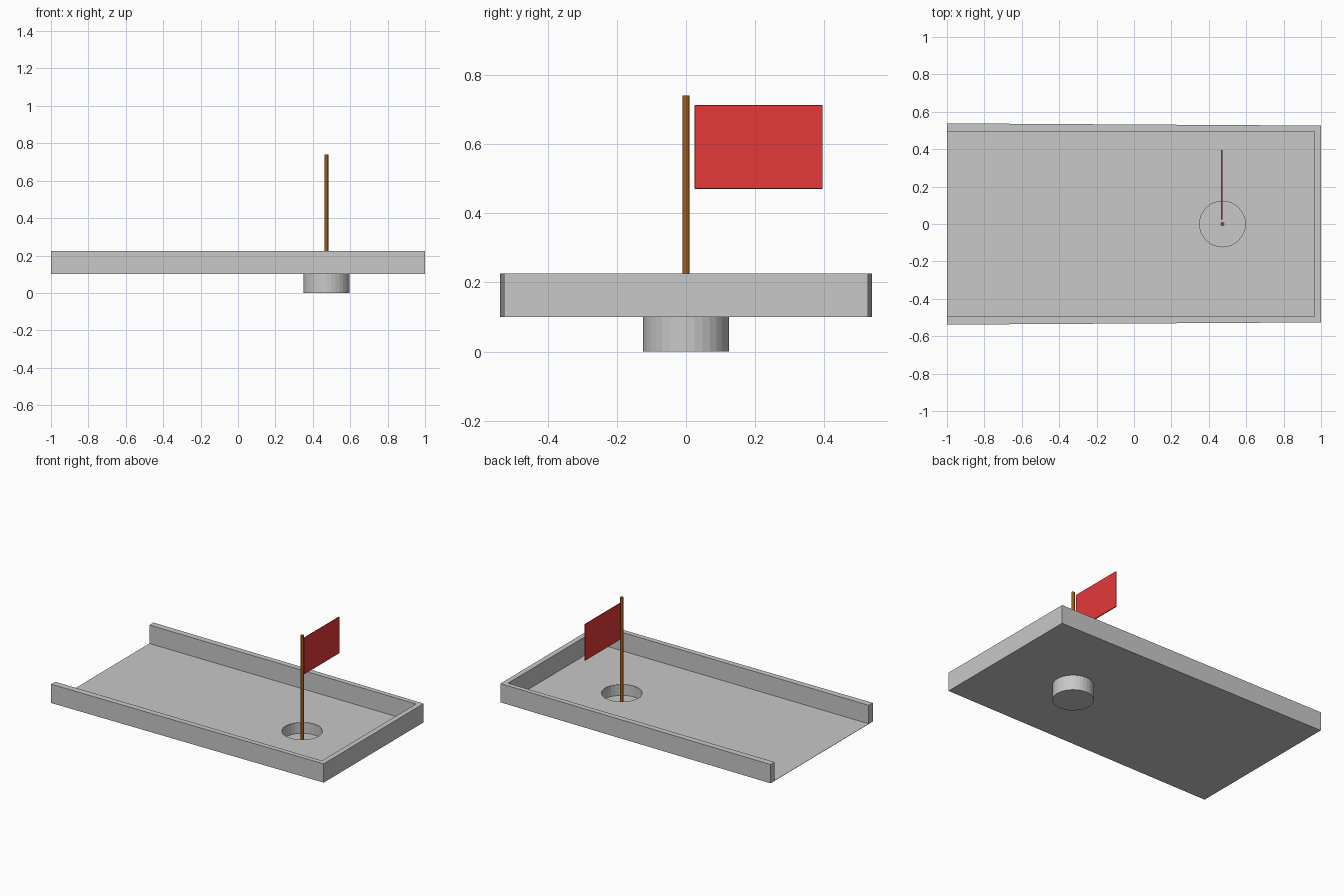
import bpy, bmesh, math
from mathutils import Vector

if "Cube" in bpy.data.objects:
    bpy.data.objects.remove(bpy.data.objects["Cube"])


def material(name, rgb):
    m = bpy.data.materials.new(name)
    m.diffuse_color = (*rgb, 1)
    m.use_nodes = True
    m.node_tree.nodes["Principled BSDF"].inputs["Base Color"].default_value = m.diffuse_color
    return m


GREY = material("grey", (0.58, 0.58, 0.58))
BROWN = material("brown", (0.36, 0.10, 0.007))
RED = material("red", (0.78, 0.04, 0.04))

CUP_X, CUP_R, DECK_Z, RIM_Z, SEG = 0.473, 0.124, 0.10, 0.225, 32


def finish(name, bm, mat):
    bmesh.ops.recalc_face_normals(bm, faces=bm.faces)
    me = bpy.data.meshes.new(name)
    bm.to_mesh(me)
    bm.free()
    ob = bpy.data.objects.new(name, me)
    bpy.context.collection.objects.link(ob)
    me.materials.append(mat)
    return ob


def prism(name, outline, z0, z1, mat):
    """Extrude a flat outline from z0 up to z1."""
    bm = bmesh.new()
    face = bm.faces.new([bm.verts.new((x, y, z0)) for x, y in outline])
    top = bmesh.ops.extrude_face_region(bm, geom=[face], use_keep_orig=True)["geom"]
    for v in top:
        if isinstance(v, bmesh.types.BMVert):
            v.co.z = z1
    return finish(name, bm, mat)


def ring(r, n=SEG):
    return [(CUP_X + r * math.cos(2 * math.pi * i / n),
             r * math.sin(2 * math.pi * i / n)) for i in range(n)]


# Floor: two mirrored halves around the round hole, each a slim slab
half = [(-1, 0), (-1, 0.538), (1, 0.526), (1, 0)] + ring(CUP_R)[:SEG // 2 + 1]
prism("floor_back", half, DECK_Z, DECK_Z + 0.002, GREY)
prism("floor_front", [(x, -y) for x, y in half], DECK_Z, DECK_Z + 0.002, GREY)

# Rim: U-shaped wall, open at the left end
upper = [(0.965, 0.495), (-1, 0.495), (-1, 0.538), (1, 0.526)]
prism("rim_wall", upper + [(x, -y) for x, y in reversed(upper)], DECK_Z, RIM_Z, GREY)

# Cup: thin round wall with a solid base
bm = bmesh.new()
rings = [[bm.verts.new((x, y, z)) for x, y in ring(r)]
         for r, z in ((CUP_R, 0), (CUP_R, DECK_Z), (CUP_R - 0.002, DECK_Z),
                      (CUP_R - 0.002, 0.03))]
for a, b in zip(rings, rings[1:]):
    for i in range(SEG):
        j = (i + 1) % SEG
        bm.faces.new((a[i], a[j], b[j], b[i]))
bm.faces.new(rings[0])
bm.faces.new(rings[-1])
finish("cup", bm, GREY)

# Flag pole standing in the cup
prism("flag_pole", ring(0.01, 16), 0.02, 0.74, BROWN)

# Flag: thin softened panel behind the pole
bm = bmesh.new()
bmesh.ops.create_cube(bm, size=1)
bmesh.ops.scale(bm, vec=Vector((0.008, 0.37, 0.242)), verts=bm.verts)
bmesh.ops.translate(bm, vec=Vector((0.469, 0.21, 0.591)), verts=bm.verts)
flag = finish("flag", bm, RED)
bevel = flag.modifiers.new("soft_edges", 'BEVEL')
bevel.width, bevel.segments = 0.002, 2
